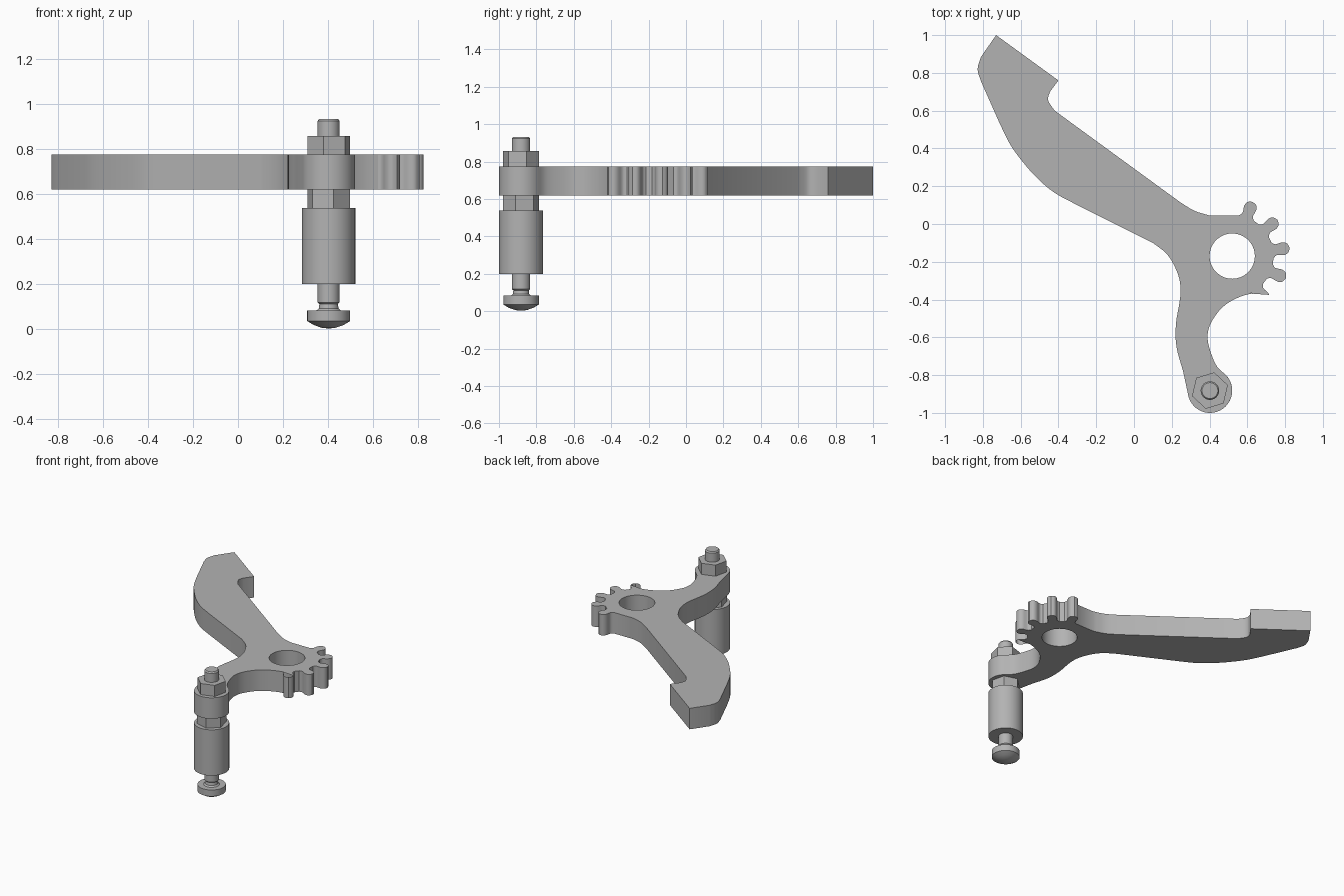
import bpy, bmesh
from math import sin, cos, pi, radians
from mathutils import Vector

cube = bpy.data.objects.get("Cube")
if cube:
    bpy.data.objects.remove(cube, do_unlink=True)

steel = bpy.data.materials.new("steel grey")
steel.use_nodes = True
GREY = (0.45, 0.45, 0.45, 1)
steel.diffuse_color = GREY
steel.node_tree.nodes["Principled BSDF"].inputs["Base Color"].default_value = GREY

PIN = Vector((0.402, -0.882))
HUB = Vector((0.52, -0.17))
PLATE_LOW, PLATE_HIGH = 0.62, 0.775


def finish(name, bm, location=(0, 0, 0)):
    bmesh.ops.remove_doubles(bm, verts=bm.verts, dist=1e-5)
    bmesh.ops.recalc_face_normals(bm, faces=bm.faces)
    mesh = bpy.data.meshes.new(name)
    bm.to_mesh(mesh)
    bm.free()
    mesh.materials.append(steel)
    obj = bpy.data.objects.new(name, mesh)
    obj.location = location
    bpy.context.collection.objects.link(obj)
    bpy.ops.object.select_all(action='DESELECT')
    obj.select_set(True)
    bpy.context.view_layer.objects.active = obj
    bpy.ops.object.shade_smooth_by_angle(angle=radians(30))
    return obj


def smooth_run(points, steps=4):
    """Round a run of points with a Catmull-Rom spline."""
    p = [Vector(q) for q in points]
    p = [2 * p[0] - p[1]] + p + [2 * p[-1] - p[-2]]
    out = []
    for a, b, c, d in zip(p, p[1:], p[2:], p[3:]):
        for i in range(steps):
            t = i / steps
            out.append(0.5 * (2 * b + (c - a) * t + (2 * a - 5 * b + 4 * c - d) * t ** 2
                              + (3 * b - a - 3 * c + d) * t ** 3))
    return out + [p[-2]]


def arc(centre, radius, start, end, steps):
    angles = [radians(start + (end - start) * i / steps) for i in range(steps + 1)]
    return [centre + radius * Vector((cos(a), sin(a))) for a in angles]


def tooth(angle):
    """One rounded gear tooth, listed clockwise."""
    half = smooth_run([(0.215, 0.042), (0.235, 0.029), (0.272, 0.034),
                       (0.297, 0.024), (0.307, 0)], 3)
    out, side = Vector((cos(angle), sin(angle))), Vector((-sin(angle), cos(angle)))
    left = [HUB + out * r + side * w for r, w in half]
    right = [HUB + out * r - side * w for r, w in reversed(half[:-1])]
    return left + right


def lathe(name, profile, segments=40):
    """Spin a radius/height profile around the pin axis."""
    bm = bmesh.new()
    verts = [bm.verts.new((r, 0, z)) for r, z in profile]
    edges = [bm.edges.new(pair) for pair in zip(verts, verts[1:])]
    bmesh.ops.spin(bm, geom=verts + edges, cent=(0, 0, 0), axis=(0, 0, 1),
                   angle=2 * pi, steps=segments)
    return finish(name, bm, (*PIN, 0))


def hex_nut(name, low, high, turn):
    bm = bmesh.new()
    ring = [bm.verts.new((*p, low)) for p in arc(Vector((0, 0)), 0.099, turn, turn + 300, 5)]
    base = bm.faces.new(ring)
    top = bmesh.ops.extrude_face_region(bm, geom=[base])["geom"]
    bmesh.ops.translate(bm, vec=(0, 0, high - low),
                        verts=[v for v in top if isinstance(v, bmesh.types.BMVert)])
    return finish(name, bm, (*PIN, 0))


# Lever outline, clockwise from the tip of the long arm
outline = [Vector((-0.73, 1.0)), Vector((-0.40, 0.76))]
outline += smooth_run([(-0.445, 0.70), (-0.455, 0.655), (-0.42, 0.60)])
outline += smooth_run([(0.245, 0.115), (0.32, 0.07), (0.40, 0.045)])
for i in range(5):
    outline += tooth(radians(69.5 - 30.6 * i))
outline += smooth_run([(0.63, -0.365), (0.56, -0.386), (0.495, -0.42), (0.445, -0.466),
                       (0.40, -0.54), (0.39, -0.61), (0.41, -0.69), (0.44, -0.755),
                       (0.487, -0.80)])
outline += arc(PIN, 0.118, 38, -163, 24)
outline += smooth_run([(0.26, -0.78), (0.225, -0.65), (0.222, -0.53), (0.245, -0.385),
                       (0.24, -0.29), (0.205, -0.205), (0.165, -0.15), (0.10, -0.10)])
outline += smooth_run([(-0.31, 0.105), (-0.42, 0.165), (-0.51, 0.24), (-0.59, 0.33),
                       (-0.655, 0.42), (-0.71, 0.53)])
outline += smooth_run([(-0.81, 0.755), (-0.828, 0.82), (-0.81, 0.885)])

# Flat lever plate with the pivot hole, filled and extruded from a curve
curve = bpy.data.curves.new("lever_outline", 'CURVE')
curve.dimensions = '2D'
curve.fill_mode = 'BOTH'
curve.extrude = (PLATE_HIGH - PLATE_LOW) / 2
for loop in (outline, arc(HUB, 0.12, 0, 350, 35)):
    spline = curve.splines.new('POLY')
    spline.points.add(len(loop) - 1)
    for point, co in zip(spline.points, loop):
        point.co = (*co, 0, 1)
    spline.use_cyclic_u = True
helper = bpy.data.objects.new("lever_outline", curve)
bpy.context.collection.objects.link(helper)
plate = bpy.data.meshes.new_from_object(
    helper.evaluated_get(bpy.context.evaluated_depsgraph_get()))
bpy.data.objects.remove(helper, do_unlink=True)
bm = bmesh.new()
bm.from_mesh(plate)
bpy.data.meshes.remove(plate)
finish("lever_plate", bm, (0, 0, (PLATE_LOW + PLATE_HIGH) / 2))

# Threaded pin assembly below and above the plate
lathe("foot_and_stud", [(0, 0.003), (0.03, 0.006), (0.065, 0.018), (0.095, 0.036),
                        (0.095, 0.083), (0.054, 0.083), (0.044, 0.092), (0.041, 0.112),
                        (0.049, 0.119), (0.049, 0.923), (0.042, 0.932), (0, 0.932)])
lathe("sleeve", [(0, 0.2), (0.118, 0.2), (0.118, 0.538), (0, 0.538)])
hex_nut("lower_nut", 0.538, PLATE_LOW, -77)
hex_nut("upper_nut", PLATE_HIGH, 0.857, 77)
